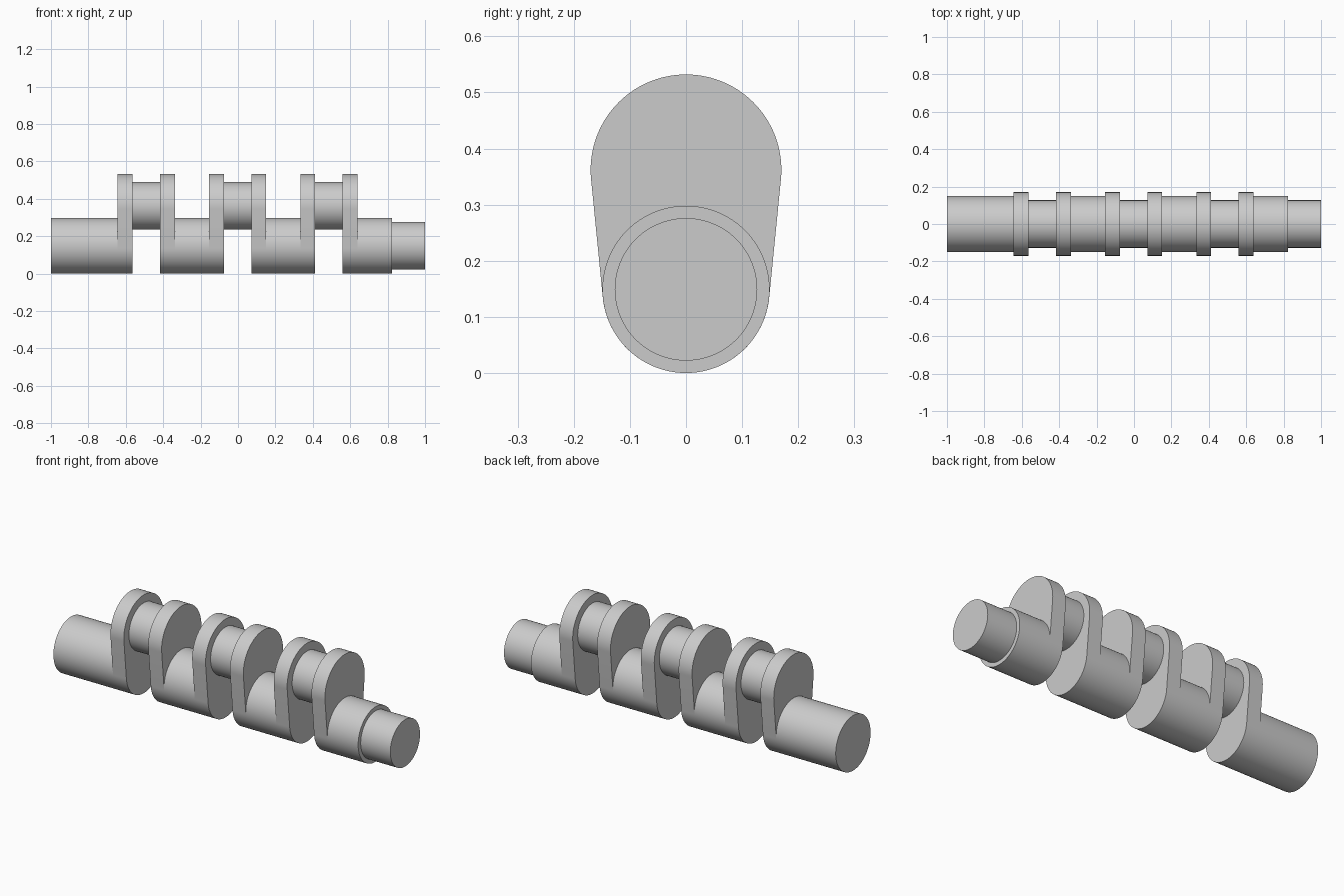
import bpy, bmesh
from math import sin, cos, pi, asin, radians

if "Cube" in bpy.data.objects:
    bpy.data.objects.remove(bpy.data.objects["Cube"])

MAIN_Z, MAIN_R = 0.149, 0.149      # main shaft axis and radius
PIN_Z, PIN_R = 0.362, 0.127        # crank pin axis and radius
WEB_R = 0.17                       # rounded top of each web
WEB_T, GAP = 0.08, 0.146           # web thickness, gap between paired webs
THROWS = (-0.491, -0.002, 0.486)   # centre of each crank throw
SEG = 96


def circle(r, z, a0=0.0, a1=2 * pi, n=SEG, closed=False):
    """Points (y, z) along an arc."""
    return [(r * cos(a0 + (a1 - a0) * i / n), z + r * sin(a0 + (a1 - a0) * i / n))
            for i in range(n + 1 if closed else n)]


def loft(name, sections, cap_start=False, cap_end=False):
    """Skin a list of (x, outline) sections, optionally capping the ends."""
    bm = bmesh.new()
    rings = [[bm.verts.new((x, y, z)) for y, z in pts] for x, pts in sections]
    for a, b in zip(rings, rings[1:]):
        for i in range(len(a)):
            j = (i + 1) % len(a)
            bm.faces.new((a[i], b[i], b[j], a[j])[::-1])
    if cap_start:
        bm.faces.new(rings[0][::-1])
    if cap_end:
        bm.faces.new(rings[-1])
    mesh = bpy.data.meshes.new(name)
    bm.to_mesh(mesh)
    bm.free()
    ob = bpy.data.objects.new(name, mesh)
    bpy.context.collection.objects.link(ob)
    return ob


def turned(name, profile, z, **caps):
    """Round shaft section along x from (x, radius) pairs."""
    return loft(name, [(x, circle(r, z)) for x, r in profile], **caps)


# Web outline: two arcs joined by their common tangent lines
t = asin((WEB_R - MAIN_R) / (PIN_Z - MAIN_Z))
web_outline = (circle(WEB_R, PIN_Z, -t, pi + t, 64, True)
               + circle(MAIN_R, MAIN_Z, pi + t, 2 * pi - t, 64, True))

# Crank throws: a pair of webs with a pin between them
inner, outer = GAP / 2, GAP / 2 + WEB_T
for n, c in enumerate(THROWS, 1):
    for side, x0 in (("left", c - outer), ("right", c + inner)):
        loft(f"web_{n}_{side}", [(x0, web_outline), (x0 + WEB_T, web_outline)],
             cap_start=True, cap_end=True)
    turned(f"crank_pin_{n}", [(c - inner, PIN_R), (c + inner, PIN_R)], PIN_Z)

# Main journals between the throws
for n, (a, b) in enumerate(zip(THROWS, THROWS[1:]), 1):
    turned(f"main_journal_{n}", [(a + outer, MAIN_R), (b - outer, MAIN_R)], MAIN_Z)

# Plain end shaft and stepped nose
turned("end_shaft", [(-1, MAIN_R), (THROWS[0] - outer, MAIN_R)], MAIN_Z, cap_start=True)
turned("stepped_nose", [(THROWS[-1] + outer, MAIN_R), (0.823, MAIN_R),
                        (0.823, PIN_R), (1, PIN_R)], MAIN_Z, cap_end=True)

# Smooth round surfaces, crisp edges
for ob in bpy.context.collection.objects:
    ob.select_set(True)
    bpy.context.view_layer.objects.active = ob
bpy.ops.object.shade_smooth_by_angle(angle=radians(30))
